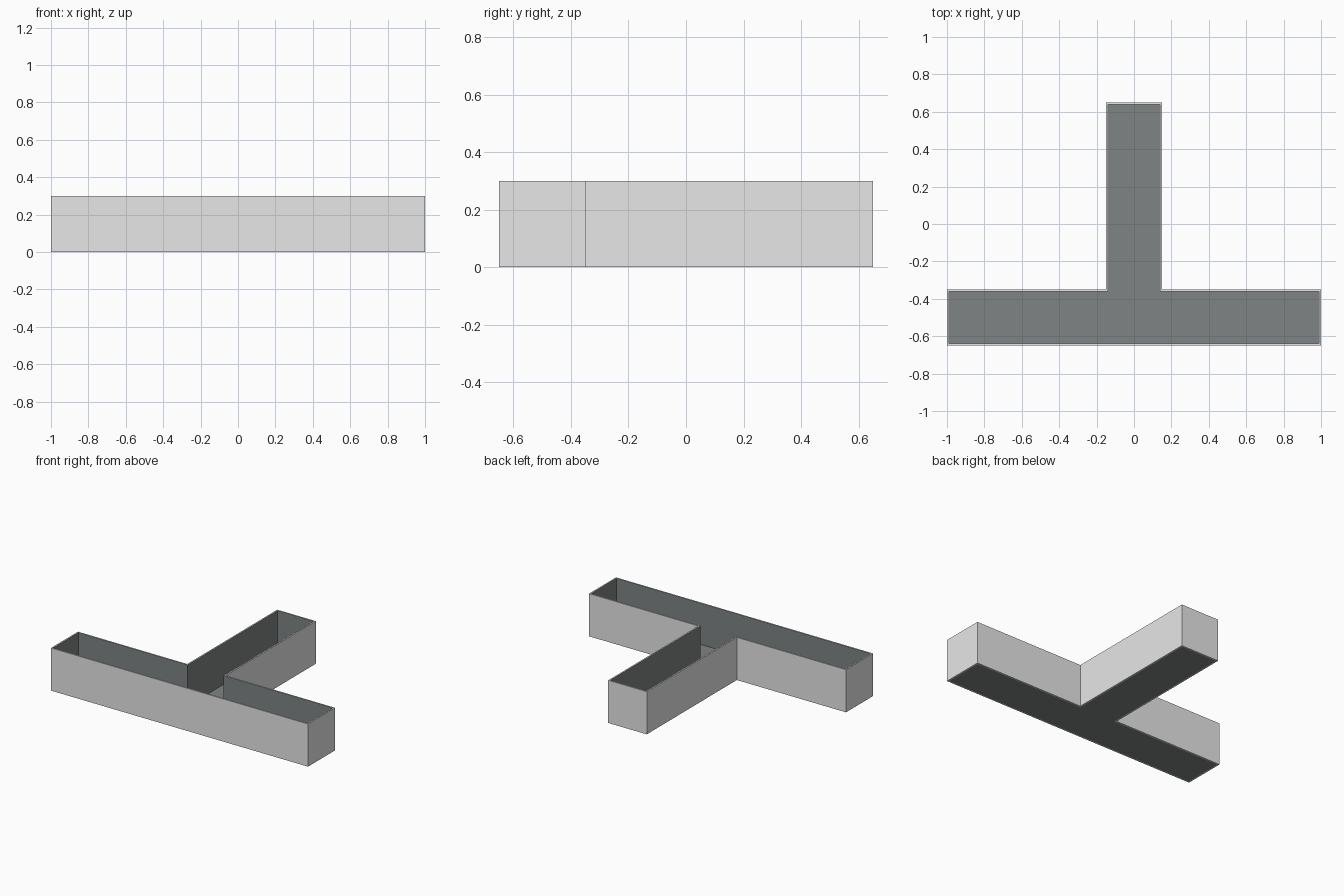
import bpy, bmesh

if "Cube" in bpy.data.objects:
    bpy.data.objects.remove(bpy.data.objects["Cube"])

WALL = 0.01   # wall and floor thickness
HEIGHT = 0.3


def material(name, rgb):
    m = bpy.data.materials.new(name)
    m.diffuse_color = (*rgb, 1.0)
    m.use_nodes = True
    m.node_tree.nodes["Principled BSDF"].inputs["Base Color"].default_value = m.diffuse_color
    return m


light = material("light_grey", (0.8, 0.8, 0.8))
dark = material("dark_grey", (0.214, 0.231, 0.229))

# T-shaped outline, right half mirrored to the left
half = [(1.0, -0.65), (1.0, -0.35), (0.15, -0.35), (0.15, 0.65)]
outline = half + [(-x, y) for x, y in reversed(half)]

bm = bmesh.new()
top = bm.faces.new([bm.verts.new((x, y, HEIGHT)) for x, y in outline])
bottom = bm.faces.new([bm.verts.new((x, y, 0)) for x, y in reversed(outline)])

# Outer walls
n = len(outline)
tv, bv = list(top.verts), list(reversed(bottom.verts))
for i in range(n):
    j = (i + 1) % n
    bm.faces.new((bv[i], bv[j], tv[j], tv[i]))
bm.normal_update()

# Rims around the opening and the underside
bmesh.ops.inset_region(bm, faces=[top], thickness=WALL, use_even_offset=True)
bmesh.ops.inset_region(bm, faces=[bottom], thickness=WALL, use_even_offset=True)

# Hollow trough: push the inner top face down to the floor
before = set(bm.faces) - {top}
new = bmesh.ops.extrude_discrete_faces(bm, faces=[top])["faces"][0]
for v in new.verts:
    v.co.z = WALL
inner = set(bm.faces) - before

# Dark lining and underside, light outside and rims
for f in bm.faces:
    f.material_index = 1 if f in inner or f == bottom else 0
bmesh.ops.recalc_face_normals(bm, faces=bm.faces)

mesh = bpy.data.meshes.new("t_shaped_trough")
bm.to_mesh(mesh)
bm.free()
mesh.materials.append(light)
mesh.materials.append(dark)
bpy.context.collection.objects.link(bpy.data.objects.new("t_shaped_trough", mesh))
